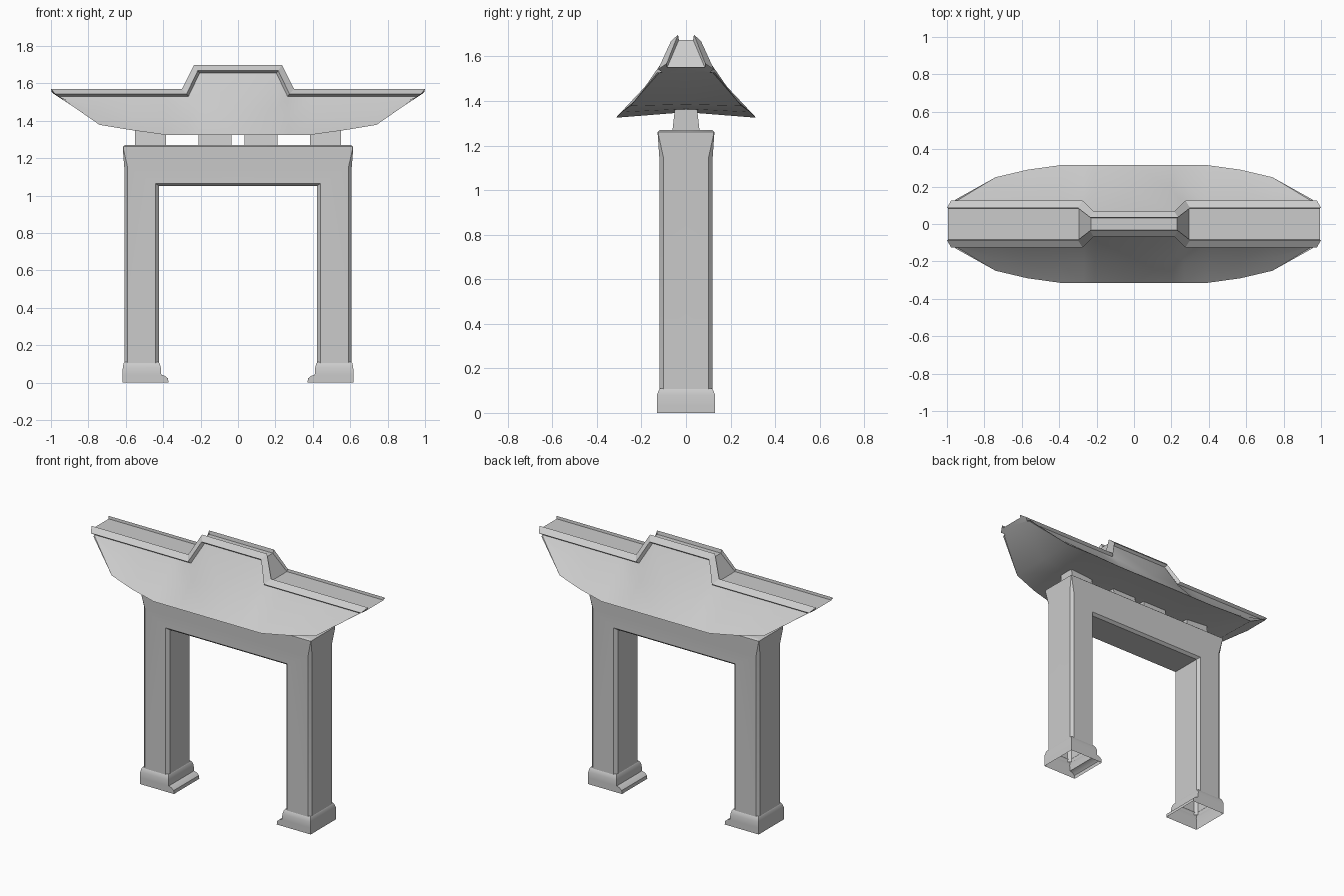
import bpy, bmesh
from mathutils import Matrix

if "Cube" in bpy.data.objects:
    bpy.data.objects.remove(bpy.data.objects["Cube"])


def build(name, strips, axes, faces=()):
    """Skin rows of points into quads, mirror across the axes, weld and shade."""
    bm = bmesh.new()
    for rows in strips:
        grid = [[bm.verts.new(p) for p in row] for row in rows]
        for a, b in zip(grid, grid[1:]):
            for i in range(len(a) - 1):
                bm.faces.new((a[i], a[i + 1], b[i + 1], b[i]))
    for f in faces:
        bm.faces.new([bm.verts.new(p) for p in f])
    bmesh.ops.remove_doubles(bm, verts=bm.verts, dist=0.0005)
    for axis in axes:
        geom = bm.verts[:] + bm.edges[:] + bm.faces[:]
        bmesh.ops.mirror(bm, geom=geom, matrix=Matrix(), merge_dist=0.0005, axis=axis)
    bmesh.ops.remove_doubles(bm, verts=bm.verts, dist=0.0005)
    bmesh.ops.dissolve_degenerate(bm, edges=bm.edges, dist=0.0001)
    bmesh.ops.recalc_face_normals(bm, faces=bm.faces)
    mesh = bpy.data.meshes.new(name)
    bm.to_mesh(mesh)
    bm.free()
    ob = bpy.data.objects.new(name, mesh)
    bpy.context.collection.objects.link(ob)
    bpy.ops.object.select_all(action='DESELECT')
    ob.select_set(True)
    bpy.context.view_layer.objects.active = ob
    bpy.ops.object.shade_smooth_by_angle(angle=0.5)
    return ob


def rect(x0, x1, y, z):
    """Closed rectangular ring centred on y = 0."""
    return [(x0, -y, z), (x1, -y, z), (x1, y, z), (x0, y, z), (x0, -y, z)]


# Gate frame: two posts and lintel, one quarter then mirrored
def rib(face, side):
    """One chamfered rib from the middle plane to the front face."""
    (fx, fy, fz), (sx, sy, sz) = face, side
    return [(sx, 0, sz), (sx, -sy, sz), (fx, -fy, fz)]


inner = [rib((0, .12, 1.065), (0, .102, 1.05)),
         rib((.44, .12, 1.065), (.422, .102, 1.05)),
         rib((.44, .12, .09), (.422, .102, .09))]
outer = [rib((.59, .12, .09), (.608, .102, .09)),
         rib((.59, .12, 1.15), (.608, .102, 1.15)),
         rib((.613, .127, 1.25), (.616, .124, 1.25)),
         rib((.613, .127, 1.262), (.616, .124, 1.262)),
         rib((.60, .117, 1.27), (.603, .114, 1.27)),
         rib((0, .117, 1.27), (0, .114, 1.27))]
f0, f1, f2 = [r[2] for r in inner]
f3, f4, f5, f6, f7, f8 = [r[2] for r in outer]


def mid(p):
    return (0, p[1], p[2])


front = [(f1, f2, f3, f4), (f0, f1, f4, mid(f4)), (mid(f4), f4, f5, mid(f5)),
         (mid(f5), f5, f6, mid(f6)), (mid(f6), f6, f7, f8)]
build("gate_frame", [inner, outer], "XY", front)

# Post bases with a stepped toe on the inner side, open underneath
build("post_bases", [[rect(.372, .618, .131, 0), rect(.374, .618, .131, .022),
                      rect(.39, .618, .131, .036), rect(.41, .618, .131, .042),
                      rect(.413, .616, .131, .08), rect(.418, .612, .122, .102),
                      rect(.424, .606, .116, .11)]], "X")

# Tapered blocks carrying the roof
for name, x0, x1 in (("inner_blocks", .035, .21), ("outer_blocks", .385, .55)):
    build(name, [[rect(x0, x1, .061, 1.265), rect(x0, x1, .05, 1.365)]], "X")


# Roof: sections running from under the eave up to the ridge channel
def section(eave, under_z, raised, shift, sag=.018, under_x=None):
    ex, ey, ez = eave
    if raised:
        top, lip, crest, floor = (.052, 1.655), (.068, 1.668), (.036, 1.698), (.032, 1.675)
    else:
        top, lip, crest, floor = (.108, 1.53), (.125, 1.543), (.086, 1.57), (.084, 1.552)
    tx, lx, cx, flx = shift
    half = ((ex + tx) / 2, -(ey + top[0]) / 2, (ez + top[1]) / 2 - sag)
    return [(under_x or ex, 0, under_z), (ex, -ey, ez), half, (tx, -top[0], top[1]),
            (lx, -lip[0], lip[1]), (cx, -crest[0], crest[1]),
            (flx, -floor[0], floor[1]), (flx, 0, floor[1])]


sections = [
    section((0, .315, 1.325), 1.35, True, (0, 0, 0, 0), .025),
    section((.21, .315, 1.325), 1.35, True, (.205, .215, .235, .23), .025),
    section((.27, .315, 1.325), 1.35, False, (.265, .275, .30, .295)),
    section((.39, .315, 1.325), 1.35, False, (.39,) * 4),
    section((.57, .29, 1.35), 1.365, False, (.57,) * 4, .015),
    section((.74, .25, 1.378), 1.385, False, (.74,) * 4, .01),
    section((.955, .13, 1.528), 1.54, False, (.962, .978, 1.0, .995), 0, .98),
]
build("roof", [sections], "XY", [sections[-1]])
